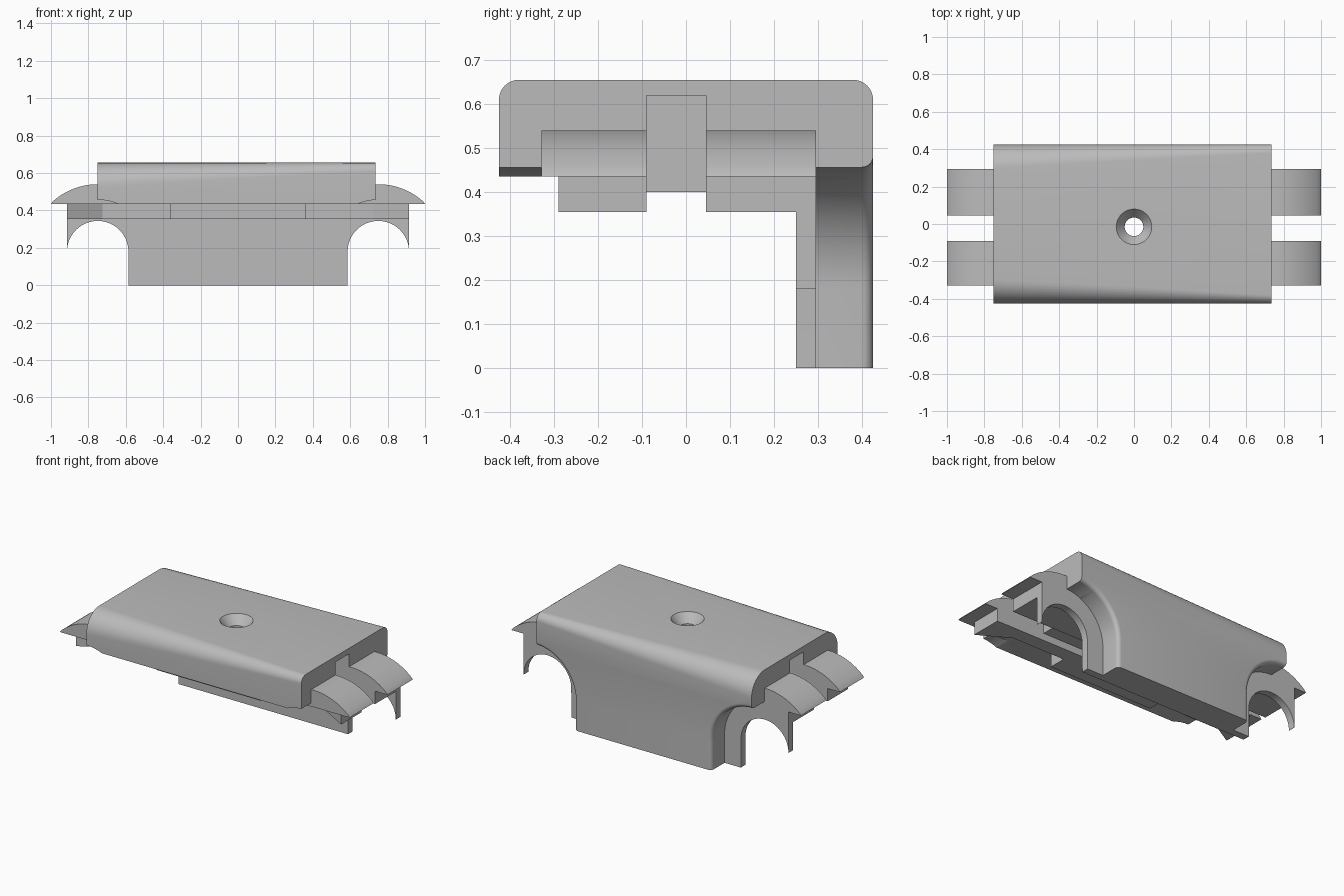
import bpy
import bmesh
from math import sin, cos, pi, radians

if "Cube" in bpy.data.objects:
    bpy.data.objects.remove(bpy.data.objects["Cube"])

grey = bpy.data.materials.new("plain_grey")
grey.use_nodes = True
GREY = (0.5, 0.5, 0.5, 1)
grey.diffuse_color = GREY
grey.node_tree.nodes["Principled BSDF"].inputs["Base Color"].default_value = GREY

AXLE_X, AXLE_Z = 0.75, 0.18
SLOT = (-0.09, 0.045)


def loft(name, rings):
    """Skin a list of matching closed rings and cap both ends."""
    bm = bmesh.new()
    loops = [[bm.verts.new(p) for p in ring] for ring in rings]
    n = len(loops[0])
    for a, b in zip(loops, loops[1:]):
        for i in range(n):
            j = (i + 1) % n
            bm.faces.new((a[i], a[j], b[j], b[i]))
    bm.faces.new(loops[0])
    bm.faces.new(loops[-1])
    bmesh.ops.recalc_face_normals(bm, faces=bm.faces)
    mesh = bpy.data.meshes.new(name)
    bm.to_mesh(mesh)
    bm.free()
    ob = bpy.data.objects.new(name, mesh)
    bpy.context.collection.objects.link(ob)
    mesh.materials.append(grey)
    return ob


def prism_y(name, xz, y0, y1):
    return loft(name, [[(x, y, z) for x, z in xz] for y in (y0, y1)])


def prism_z(name, xy, z0, z1):
    return loft(name, [[(x, y, z) for x, y in xy] for z in (z0, z1)])


def box(name, x0, x1, y0, y1, z0, z1):
    return prism_z(name, [(x0, y0), (x1, y0), (x1, y1), (x0, y1)], z0, z1)


def arc(cx, cz, r, start, end, steps=24):
    angles = [radians(start + (end - start) * i / steps) for i in range(steps + 1)]
    return [(cx + r * cos(a), cz + r * sin(a)) for a in angles]


def cut(ob, cutters):
    bpy.context.view_layer.objects.active = ob
    for c in cutters:
        mod = ob.modifiers.new("cut", 'BOOLEAN')
        mod.operation = 'DIFFERENCE'
        mod.solver = 'EXACT'
        mod.object = c
        bpy.ops.object.modifier_apply(modifier=mod.name)


# Shell: L-shaped section whose top rounding narrows towards +x
def shell_ring(x, r):
    top = arc(0.425 - r, 0.655 - r, r, 0, 90, 10)
    top += arc(-0.425 + r, 0.655 - r, r, 90, 180, 10)
    low = [(-0.425, 0.435), (0.295, 0.435), (0.295, 0), (0.425, 0)]
    return [(x, y, z) for y, z in top + low]


shell = loft("shell", [shell_ring(-0.75, 0.13), shell_ring(0.735, 0.045)])
core = box("core_plate", -0.735, 0.735, -0.33, 0.295, 0.435, 0.535)
spine = box("spine", -0.58, 0.58, *SLOT, 0.40, 0.60)

# Cutters: wheel arches with a flared outer lip, end slots, screw hole
def arch_ring(side, y, r):
    pts = [(AXLE_X + 0.5, -0.1), (AXLE_X + 0.5, AXLE_Z)]
    pts += arc(AXLE_X, AXLE_Z, r, 0, 180, 40) + [(AXLE_X - r, -0.1)]
    return [(side * x, y, z) for x, z in pts]


LIP = 0.025
arches, slots = [], []
for side in (-1, 1):
    rings = [arch_ring(side, -0.5, 0.277)]
    for i in range(7):
        a = i / 6 * pi / 2
        rings.append(arch_ring(side, 0.425 - LIP + LIP * sin(a),
                               0.277 + LIP * (1 - cos(a))))
    rings.append(arch_ring(side, 0.5, 0.277 + LIP))
    arches.append(loft("arch_cutter", rings))
    xs = sorted((side * 0.58, side * 0.9))
    slots.append(box("slot_cutter", *xs, *SLOT, 0.3, 0.62))

hole_rings = []
for z, r in ((0.2, 0.05), (0.6, 0.05), (0.655, 0.095), (0.7, 0.095)):
    hole_rings.append([(x, y, z) for x, y in arc(0, -0.015, r, 0, 348.75, 31)])
hole = loft("hole_cutter", hole_rings)

cut(shell, arches + slots + [hole])
cut(core, slots + [hole])
cut(spine, [hole])
for c in arches + slots + [hole]:
    bpy.data.objects.remove(c)

# Inner flange of the back wall with a close arch at each end
half = [(-0.915, 0.435), (-0.915, AXLE_Z)]
half += arc(-AXLE_X, AXLE_Z, 0.164, 180, 0, 32) + [(-0.585, 0)]
flange = prism_y("back_flange", half + [(-x, z) for x, z in reversed(half)], 0.25, 0.295)

# Curved mudguard tabs at both ends
tabs = []
for side, end in ((-1, "right"), (1, "left")):
    top = [p for p in arc(AXLE_X, AXLE_Z, 0.36, 45, 92, 16)]
    profile = [(0.70, 0.435), (1.0, 0.435)] + top[1:] + [(0.70, 0.537)]
    xz = [(side * x, z) for x, z in profile]
    tabs.append(prism_y(f"front_tab_{end}", xz, -0.328, SLOT[0]))
    tabs.append(prism_y(f"back_tab_{end}", xz, SLOT[1], 0.295))

# Lower rails: the front one has recessed sides and tapered ends
edge = [(0.915, SLOT[0]), (0.915, -0.29), (0.725, -0.18), (0.36, -0.18), (0.36, -0.29)]
prism_z("front_rail", edge + [(-x, y) for x, y in reversed(edge)], 0.355, 0.436)
box("back_rail", -0.915, 0.915, SLOT[1], 0.25, 0.355, 0.436)

# Smooth the rounded parts, keeping hard edges sharp
bpy.ops.object.select_all(action='DESELECT')
for ob in [shell, core, spine, flange] + tabs:
    ob.select_set(True)
bpy.context.view_layer.objects.active = shell
bpy.ops.object.shade_smooth_by_angle(angle=radians(30))
